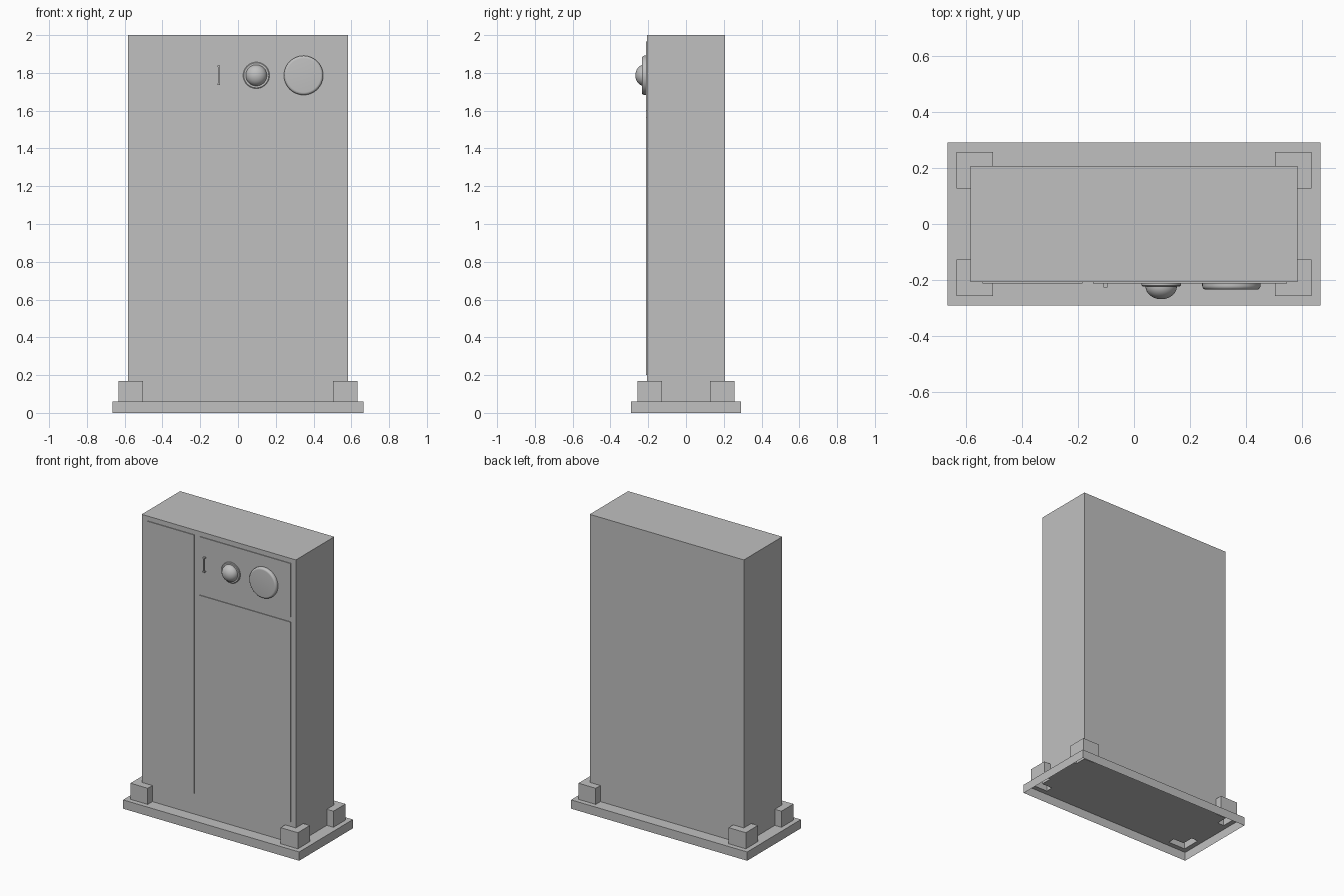
import bpy, bmesh, math
from mathutils import Matrix, Vector

cube = bpy.data.objects.get("Cube")
if cube:
    bpy.data.objects.remove(cube, do_unlink=True)

grey = bpy.data.materials.new("light grey")
grey.use_nodes = True
grey.diffuse_color = (0.53, 0.53, 0.53, 1)
grey.node_tree.nodes["Principled BSDF"].inputs["Base Color"].default_value = grey.diffuse_color

BODY_X, BODY_Y = 0.582, 0.207
BASE_X, BASE_Y, BASE_TOP = 0.665, 0.29, 0.06
FRONT = -BODY_Y - 0.005      # face of the raised panels


def finish(name, bm):
    mesh = bpy.data.meshes.new(name)
    bm.to_mesh(mesh)
    bm.free()
    mesh.materials.append(grey)
    obj = bpy.data.objects.new(name, mesh)
    bpy.context.collection.objects.link(obj)
    return obj


def box(name, low, high, open_bottom=False):
    low, high = Vector(low), Vector(high)
    bm = bmesh.new()
    place = Matrix.Translation((low + high) / 2) @ Matrix.Diagonal((*(high - low), 1))
    bmesh.ops.create_cube(bm, size=1, matrix=place)
    if open_bottom:
        bm.normal_update()
        bottom = [f for f in bm.faces if f.normal.z < -0.5]
        bmesh.ops.delete(bm, geom=bottom, context='FACES')
    return finish(name, bm)


def lathe(name, x, z, profile, steps=48):
    """Turn (radius, distance out of the front) points about the y direction."""
    bm = bmesh.new()
    verts = [bm.verts.new((x + r, FRONT - out, z)) for r, out in profile]
    edges = [bm.edges.new(pair) for pair in zip(verts, verts[1:])]
    bmesh.ops.spin(bm, geom=verts + edges, cent=(x, 0, z), axis=(0, 1, 0),
                   angle=math.tau, steps=steps)
    bmesh.ops.remove_doubles(bm, verts=bm.verts, dist=0.0002)
    bmesh.ops.recalc_face_normals(bm, faces=bm.faces)
    obj = finish(name, bm)
    bpy.ops.object.select_all(action='DESELECT')
    obj.select_set(True)
    bpy.context.view_layer.objects.active = obj
    bpy.ops.object.shade_smooth_by_angle(angle=math.radians(35))


# Tall cabinet body
box("cabinet_body", (-BODY_X, -BODY_Y, BASE_TOP), (BODY_X, BODY_Y, 2))

# Corner blocks, hollow and open underneath
BLOCK_X, BLOCK_Y, BLOCK = 0.632, 0.257, 0.13
for sx, side in ((-1, "right"), (1, "left")):
    for sy, end in ((-1, "front"), (1, "back")):
        xs = sorted((sx * BLOCK_X, sx * (BLOCK_X - BLOCK)))
        ys = sorted((sy * BLOCK_Y, sy * (BLOCK_Y - BLOCK)))
        box(f"{end}_{side}_corner_block", (xs[0], ys[0], BASE_TOP),
            (xs[1], ys[1], 0.17), open_bottom=True)

# Base tray: an upside-down tray whose top is open below the body and blocks
bm = bmesh.new()
stops_x = [BLOCK_X - BLOCK, BODY_X, BLOCK_X, BASE_X]
stops_y = [BLOCK_Y - BLOCK, BODY_Y, BLOCK_Y, BASE_Y]
grid_x = [-v for v in reversed(stops_x)] + stops_x
grid_y = [-v for v in reversed(stops_y)] + stops_y
for x0, x1 in zip(grid_x, grid_x[1:]):
    for y0, y1 in zip(grid_y, grid_y[1:]):
        cx, cy = abs(x0 + x1) / 2, abs(y0 + y1) / 2
        under_body = cx < BODY_X and cy < BODY_Y
        under_block = (stops_x[0] < cx < BLOCK_X) and (stops_y[0] < cy < BLOCK_Y)
        if not (under_body or under_block):
            bm.faces.new([bm.verts.new((x, y, BASE_TOP)) for x, y in
                          ((x0, y0), (x1, y0), (x1, y1), (x0, y1))])
corners = [(-BASE_X, -BASE_Y), (BASE_X, -BASE_Y), (BASE_X, BASE_Y), (-BASE_X, BASE_Y)]
for a, b in zip(corners, corners[1:] + corners[:1]):
    bm.faces.new([bm.verts.new(p) for p in
                  ((*a, 0), (*b, 0), (*b, BASE_TOP), (*a, BASE_TOP))])
bmesh.ops.remove_doubles(bm, verts=bm.verts, dist=0.0005)
finish("base_tray", bm)

# Thin raised panels on the front
for name, x0, x1, z0, z1 in (("tall_door_panel", -0.54, -0.184, 0.2, 1.967),
                             ("control_panel", -0.146, 0.545, 1.6, 1.967),
                             ("lower_door_panel", -0.146, 0.545, 0.2, 1.567)):
    box(name, (x0, FRONT, z0), (x1, -BODY_Y, z1))

# Small staple handle
HX, HZ0, HZ1, OUT = -0.102, 1.737, 1.84, 0.015
box("handle_bar", (HX - 0.005, FRONT - OUT, HZ0), (HX + 0.005, FRONT - OUT + 0.006, HZ1))
for name, z in (("handle_lower_leg", HZ0), ("handle_upper_leg", HZ1 - 0.008)):
    box(name, (HX - 0.007, FRONT - OUT, z), (HX + 0.007, FRONT, z + 0.008))

# Domed button on a thin collar
KNOB_Z = 1.787
dome = [(0.056 * math.cos(t), 0.01 + 0.046 * math.sin(t))
        for t in (math.pi / 2 * i / 12 for i in range(13))]
lathe("domed_button", 0.097, KNOB_Z, [(0.07, 0), (0.07, 0.007), (0.066, 0.01)] + dome)

# Large round dial with a rounded rim
rim = [(0.09 + 0.014 * math.cos(t), 0.008 + 0.014 * math.sin(t))
       for t in (math.pi / 2 * i / 6 for i in range(7))]
lathe("round_dial", 0.347, KNOB_Z, [(0.104, 0)] + rim + [(0, 0.022)])
